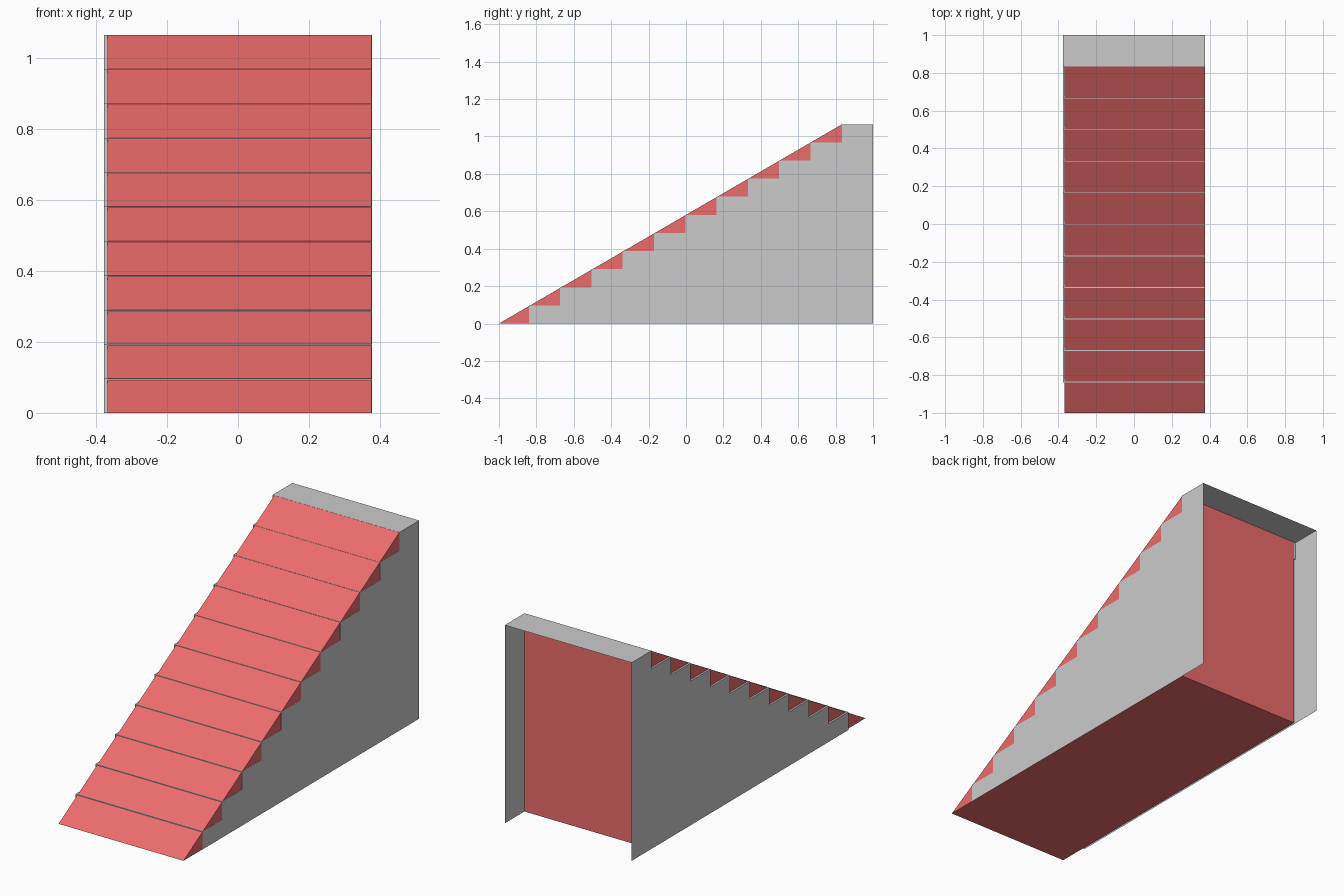
import bpy, bmesh

if "Cube" in bpy.data.objects:
    bpy.data.objects.remove(bpy.data.objects["Cube"])

STEPS = 11
HEIGHT = 1.065
FRONT, BACK = -0.84, 1.0
RISE = HEIGHT / STEPS
RUN = (BACK - FRONT) / STEPS


def build(name, profile, x0, x1, skip=()):
    """Sweep a closed (y, z) profile along x, leaving skipped edges open."""
    bm = bmesh.new()
    left = [bm.verts.new((x0, y, z)) for y, z in profile]
    right = [bm.verts.new((x1, y, z)) for y, z in profile]
    n = len(profile)
    bm.faces.new(left)
    bm.faces.new(right[::-1])
    for i in range(n):
        if i not in skip:
            j = (i + 1) % n
            bm.faces.new((left[j], left[i], right[i], right[j]))
    bmesh.ops.recalc_face_normals(bm, faces=bm.faces)
    mesh = bpy.data.meshes.new(name)
    bm.to_mesh(mesh)
    bm.free()
    obj = bpy.data.objects.new(name, mesh)
    bpy.context.collection.objects.link(obj)
    return obj


# Staircase: thin shell of risers, treads and side walls, open at back and bottom
profile = [(FRONT, 0)]
for k in range(STEPS):
    y, z = FRONT + k * RUN, (k + 1) * RISE
    profile += [(y, z), (y + RUN, z)]
profile.append((BACK, 0))
last = len(profile) - 1
build("staircase", profile, -0.377, 0.377, skip=(last - 1, last))

# Ramp: solid wedge lying over the step edges
top_y = FRONT + (STEPS - 1) * RUN + 0.001
ramp = build("ramp", [(-1, 0), (top_y, HEIGHT), (top_y, 0)], -0.367, 0.3762)
red = bpy.data.materials.new("ramp_red")
red.diffuse_color = (0.85, 0.15, 0.15, 1)
red.use_nodes = True
red.node_tree.nodes["Principled BSDF"].inputs["Base Color"].default_value = red.diffuse_color
ramp.data.materials.append(red)
